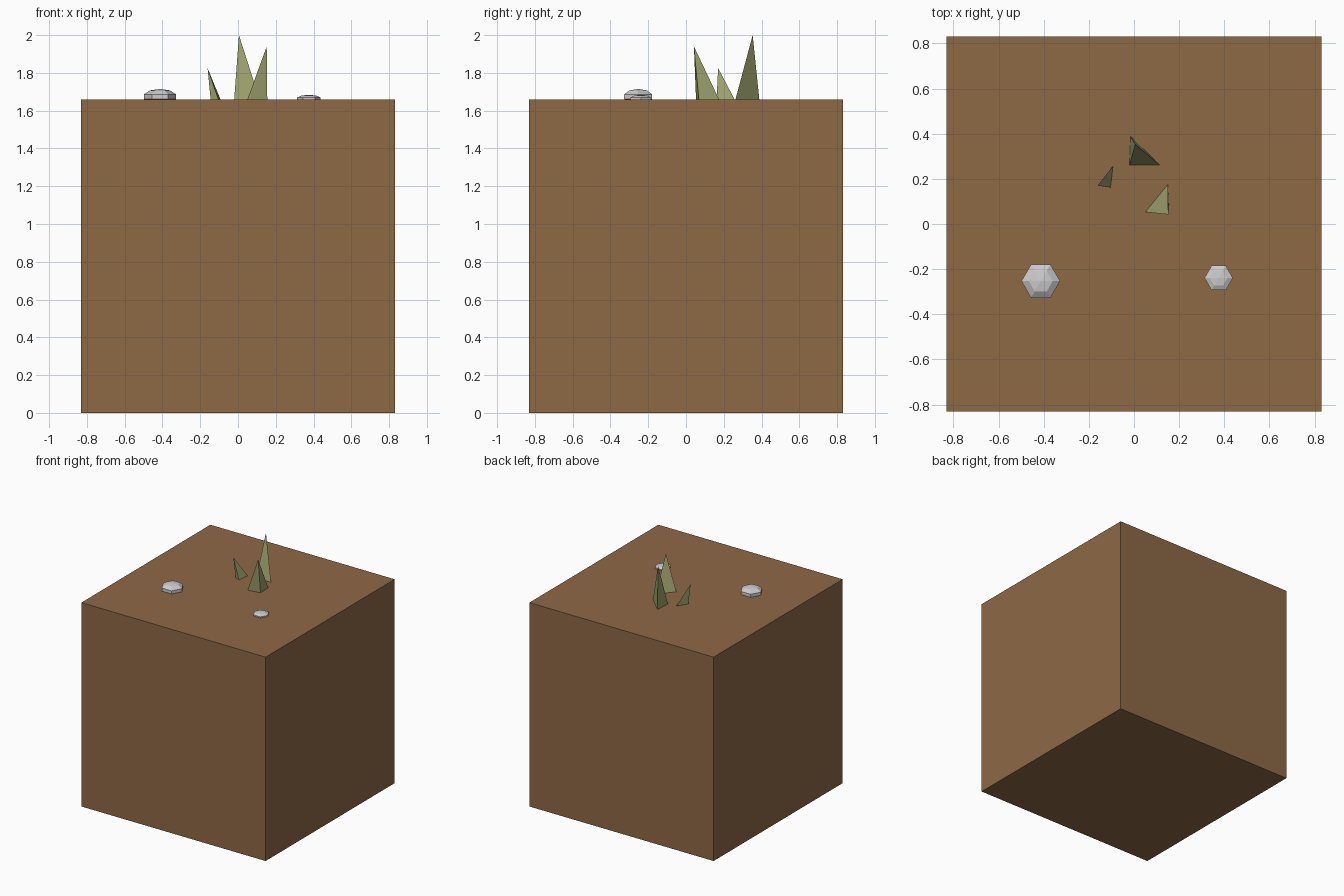
import bpy, bmesh

if "Cube" in bpy.data.objects:
    bpy.data.objects.remove(bpy.data.objects["Cube"])

TOP = 1.66


def material(name, rgb):
    mat = bpy.data.materials.new(name)
    mat.diffuse_color = (*rgb, 1)
    mat.use_nodes = True
    mat.node_tree.nodes["Principled BSDF"].inputs["Base Color"].default_value = mat.diffuse_color
    return mat


def add_object(name, bm, mat=None):
    bmesh.ops.recalc_face_normals(bm, faces=bm.faces)
    mesh = bpy.data.meshes.new(name)
    bm.to_mesh(mesh)
    bm.free()
    obj = bpy.data.objects.new(name, mesh)
    bpy.context.collection.objects.link(obj)
    if mat:
        mesh.materials.append(mat)
    return obj


# Soil block
soil = material("soil", (0.27, 0.14, 0.06))
bm = bmesh.new()
bmesh.ops.create_cube(bm, size=TOP)
add_object("soil_block", bm, soil).location.z = TOP / 2


# Half-buried, flattened six-sided stones
def stone(name, location, scale):
    bm = bmesh.new()
    bmesh.ops.create_uvsphere(bm, u_segments=6, v_segments=5, radius=1)
    # a corner points along y
    for v in bm.verts:
        v.co.x, v.co.y = -v.co.y, v.co.x
    obj = add_object(name, bm)
    obj.location, obj.scale = location, scale


stone("large_stone", (-0.413, -0.253, 1.674), (0.09, 0.09, 0.041))
stone("small_stone", (0.375, -0.239, 1.663), (0.066, 0.066, 0.021))


# Grass blades: leaning three-sided spikes
grass = material("grass", (0.33, 0.35, 0.15))


def blade(name, base, tip):
    bm = bmesh.new()
    ring = [bm.verts.new((x, y, TOP)) for x, y in base]
    apex = bm.verts.new(tip)
    bm.faces.new(ring)
    for i in range(3):
        bm.faces.new((ring[i], ring[(i + 1) % 3], apex))
    add_object(name, bm, grass)


blade("tall_blade", [(-0.02, 0.262), (0.114, 0.262), (-0.015, 0.388)], (0.005, 0.353, 2.0))
blade("middle_blade", [(0.05, 0.053), (0.155, 0.068), (0.15, 0.175)], (0.152, 0.042, 1.94))
blade("short_blade", [(-0.145, 0.178), (-0.104, 0.162), (-0.093, 0.257)], (-0.161, 0.17, 1.825))
